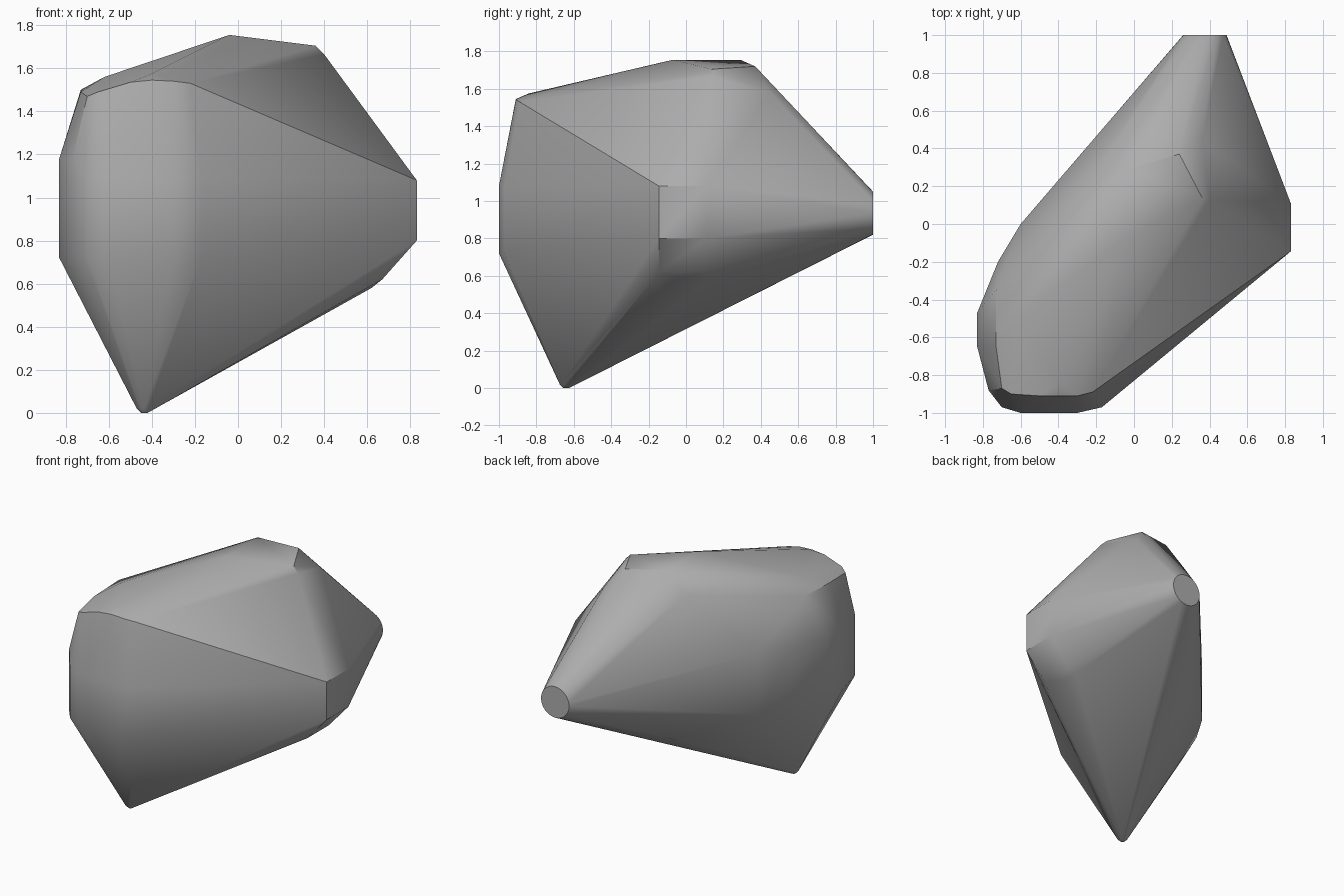
import bpy
import bmesh
from math import cos, sin, pi, radians
from mathutils import Vector

default_cube = bpy.data.objects.get("Cube")
if default_cube:
    bpy.data.objects.remove(default_cube, do_unlink=True)


def make_material(name, colour):
    material = bpy.data.materials.new(name)
    material.use_nodes = True
    material.diffuse_color = colour
    shader = material.node_tree.nodes["Principled BSDF"]
    shader.inputs["Base Color"].default_value = colour
    shader.inputs["Roughness"].default_value = 0.6
    return material


def circle(centre, radius, axis_u, axis_v, sides):
    """Return evenly spaced points around a centre in the plane of two axes."""
    centre, axis_u, axis_v = Vector(centre), Vector(axis_u), Vector(axis_v)
    angles = [2 * pi * step / sides for step in range(sides)]
    return [centre + radius * (axis_u * cos(a) + axis_v * sin(a)) for a in angles]


def hull_object(name, points, material):
    """Wrap a tight convex skin around all the section points."""
    bm = bmesh.new()
    for point in points:
        bm.verts.new(point)
    result = bmesh.ops.convex_hull(bm, input=bm.verts[:])
    loose = set(result["geom_interior"]) | set(result["geom_unused"])
    loose = [item for item in loose if isinstance(item, bmesh.types.BMVert)]
    bmesh.ops.delete(bm, geom=loose, context="VERTS")
    bmesh.ops.dissolve_limit(bm, angle_limit=radians(0.5),
                             verts=bm.verts[:], edges=bm.edges[:])
    bmesh.ops.recalc_face_normals(bm, faces=bm.faces[:])
    mesh = bpy.data.meshes.new(name)
    bm.to_mesh(mesh)
    bm.free()
    mesh.materials.append(material)
    shell = bpy.data.objects.new(name, mesh)
    bpy.context.collection.objects.link(shell)
    return shell


X, Y, Z = (1, 0, 0), (0, 1, 0), (0, 0, 1)
points = []

# round flat cap at the back
points += circle((0.375, 1, 0.935), 0.115, X, Z, 32)

# small rounded tip at the bottom
points += circle((-0.435, -0.64, 0.02), 0.035, X, Y, 12)
points += circle((-0.435, -0.64, 0), 0.015, X, Y, 8)

# upright waist wall around the front and the outer side
waist = [(-0.17, -0.97), (-0.3, -1), (-0.6, -1), (-0.7, -0.97), (-0.77, -0.88),
         (-0.83, -0.65), (-0.83, -0.47), (-0.72, -0.2), (-0.6, 0)]
for x, y in waist:
    top = 1.08 if y < -0.9 else 1.18
    points += [Vector((x, y, 0.72)), Vector((x, y, top))]

# rectangular side pad and the chamfer under it
for y in (-0.145, 0.11):
    points += [Vector((0.83, y, z)) for z in (0.8, 1.08)]
    points.append(Vector((0.67, y, 0.62)))
points += [Vector((0.62, y, 0.58)) for y in (0, 0.12)]

# upper rim, from the inner front corner round to the outer side
rim = [(-0.22, -0.89, 1.53), (-0.3, -0.91, 1.54), (-0.4, -0.91, 1.545),
       (-0.5, -0.91, 1.535), (-0.65, -0.9, 1.49), (-0.7, -0.87, 1.47),
       (-0.73, -0.65, 1.49), (-0.73, -0.35, 1.5)]

# gently rounded roof and its raised ridge
roof = [(-0.4, -0.84, 1.575), (-0.62, -0.5, 1.56), (-0.04, -0.07, 1.755),
        (-0.04, 0.29, 1.755), (-0.2, 0.3, 1.62), (0.24, 0.37, 1.72),
        (0.36, 0.14, 1.705), (0.4, 0.13, 1.665), (0.36, 0.45, 1.58)]

# lower outer knuckle
knuckle = [(-0.15, 0.35, 0.55)]
points += [Vector(p) for p in rim + roof + knuckle]

grey = make_material("mid grey", (0.42, 0.42, 0.42, 1))
shell = hull_object("faceted_shell", points, grey)

# soft facets with crisp borders
bpy.ops.object.select_all(action="DESELECT")
shell.select_set(True)
bpy.context.view_layer.objects.active = shell
bpy.ops.object.shade_smooth_by_angle(angle=radians(30))
